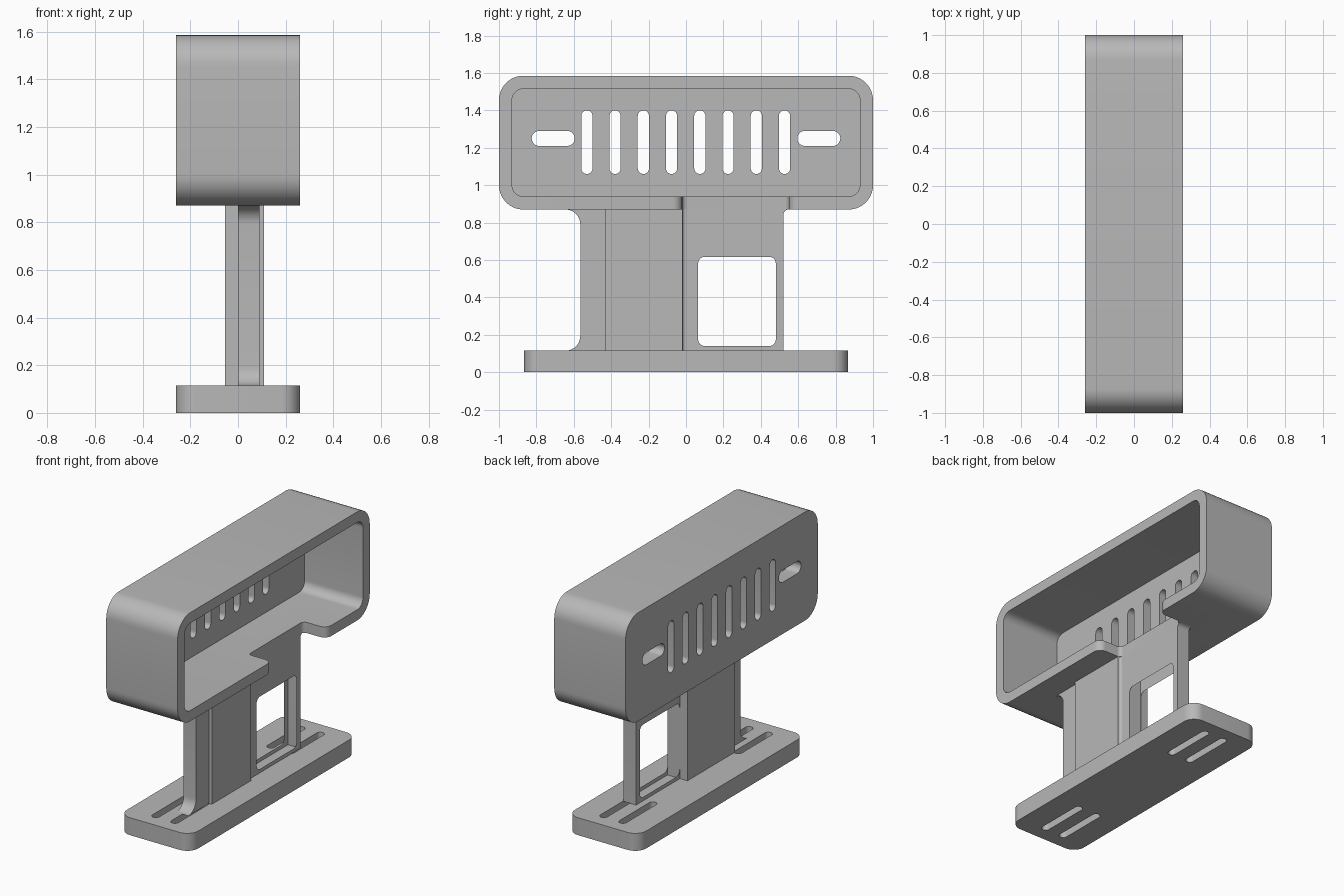
import bpy, bmesh, math
from mathutils import Vector

if "Cube" in bpy.data.objects:
    bpy.data.objects.remove(bpy.data.objects["Cube"], do_unlink=True)

grey = bpy.data.materials.new("plain_grey")
grey.use_nodes = True
colour = (0.48, 0.48, 0.48, 1)
grey.diffuse_color = colour
grey.node_tree.nodes["Principled BSDF"].inputs["Base Color"].default_value = colour


def rounded(points, steps=10):
    """Outline from (a, b, radius) corners, each replaced by an arc."""
    out = []
    for i, (a, b, r) in enumerate(points):
        p = Vector((a, b))
        if not r:
            out.append(p)
            continue
        u = (Vector(points[i - 1][:2]) - p).normalized()
        v = (Vector(points[(i + 1) % len(points)][:2]) - p).normalized()
        half = u.angle(v) / 2
        centre = p + (u + v).normalized() * r / math.sin(half)
        start = p + u * r / math.tan(half) - centre
        end = p + v * r / math.tan(half) - centre
        for s in range(steps + 1):
            t = s / steps
            angle = start.angle(end)
            w = (start * math.sin((1 - t) * angle) + end * math.sin(t * angle)) / math.sin(angle)
            out.append(centre + w)
    return out


def rect(a0, a1, b0, b1, r):
    return [(a0, b0, r), (a1, b0, r), (a1, b1, r), (a0, b1, r)]


def prism(name, points, axis, low, high):
    """Extrude an outline along x (outline in y, z) or z (outline in x, y)."""
    bm = bmesh.new()
    place = (lambda p: (low, p.x, p.y)) if axis == "x" else (lambda p: (p.x, p.y, low))
    face = bm.faces.new([bm.verts.new(place(p)) for p in rounded(points)])
    grown = bmesh.ops.extrude_face_region(bm, geom=[face])["geom"]
    shift = Vector((1, 0, 0)) if axis == "x" else Vector((0, 0, 1))
    bmesh.ops.translate(bm, vec=shift * (high - low),
                        verts=[g for g in grown if isinstance(g, bmesh.types.BMVert)])
    bmesh.ops.recalc_face_normals(bm, faces=bm.faces[:])
    mesh = bpy.data.meshes.new(name)
    bm.to_mesh(mesh)
    bm.free()
    mesh.materials.append(grey)
    obj = bpy.data.objects.new(name, mesh)
    bpy.context.collection.objects.link(obj)
    return obj


def activate(obj):
    bpy.ops.object.select_all(action="DESELECT")
    obj.select_set(True)
    bpy.context.view_layer.objects.active = obj


def cut(obj, points, axis, low, high):
    tool = prism("cutter", points, axis, low, high)
    tool.hide_render = True
    mod = obj.modifiers.new("cut", "BOOLEAN")
    mod.operation = "DIFFERENCE"
    mod.solver = "EXACT"
    mod.object = tool
    activate(obj)
    bpy.ops.object.modifier_apply(modifier="cut")
    bpy.data.objects.remove(tool, do_unlink=True)


# Base plate with four mounting slots
base = prism("base_plate", rect(-0.26, 0.26, -0.865, 0.865, 0.08), "z", 0, 0.115)
for x in (-0.07, 0.07):
    for y in (-0.6, 0.6):
        cut(base, rect(x - 0.025, x + 0.025, y - 0.18, y + 0.18, 0.0249), "z", -0.1, 0.2)

# Housing: open on one side, vented back wall
housing = prism("housing", rect(-1, 1, 0.87, 1.585, 0.13), "x", -0.26, 0.26)
cut(housing, rect(-0.93, 0.93, 0.94, 1.515, 0.06), "x", -0.165, 0.4)
for i in range(8):
    y = -0.53 + i * 0.151
    cut(housing, rect(y - 0.03, y + 0.03, 1.06, 1.40, 0.0299), "x", -0.4, 0)
for y in (-0.71, 0.71):
    cut(housing, rect(y - 0.115, y + 0.115, 1.21, 1.29, 0.0399), "x", -0.4, 0)

# Notch in the housing floor, with rounded inner and outer corners
cut(housing, [(0.09, -0.02, 0.025), (0.21, -0.02, 0), (0.26, -0.02, 0.05), (0.26, -0.07, 0),
              (0.4, -0.07, 0), (0.4, 0.6, 0), (0.26, 0.6, 0), (0.26, 0.55, 0.05),
              (0.21, 0.55, 0), (0.09, 0.55, 0.03)], "z", 0.8, 1.0)

# Upright web with filleted ends and a window
web = prism("upright_web", [(-0.645, 0.115, 0), (-0.565, 0.115, 0.0799), (-0.565, 0.87, 0.0799),
                            (-0.645, 0.87, 0), (0.55, 0.87, 0), (0.52, 0.87, 0.0299),
                            (0.52, 0.115, 0)], "x", 0, 0.09)
cut(web, rect(0.065, 0.48, 0.14, 0.617, 0.035), "x", -0.2, 0.3)

# Thicker core of the upright
core = prism("upright_core", [(-0.055, -0.43, 0), (0.11, -0.43, 0), (0.11, -0.02, 0),
                              (0.089, -0.02, 0.02), (0.089, 0.064, 0), (-0.055, 0.064, 0)],
             "z", 0.115, 0.87)

for obj in (base, housing, web, core):
    activate(obj)
    bpy.ops.object.shade_smooth_by_angle(angle=math.radians(30))
